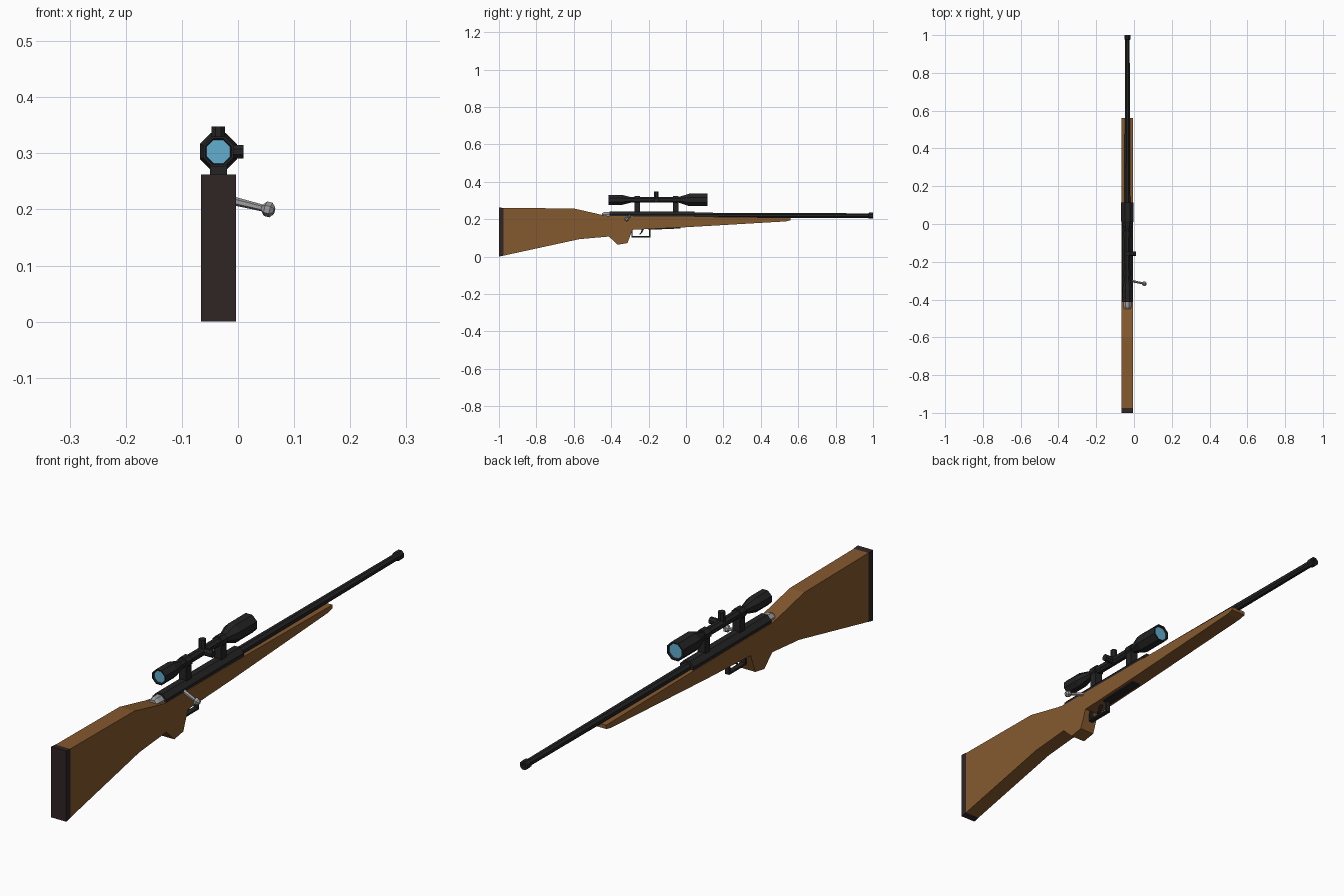
import bpy, bmesh, math
from mathutils import Vector

if "Cube" in bpy.data.objects:
    bpy.data.objects.remove(bpy.data.objects["Cube"])

CX = -0.035      # centre plane of the rifle
SCOPE_Z = 0.303  # scope axis height


def material(name, rgb, rough=0.6):
    m = bpy.data.materials.new(name)
    m.use_nodes = True
    m.diffuse_color = (*rgb, 1)
    bsdf = m.node_tree.nodes["Principled BSDF"]
    bsdf.inputs["Base Color"].default_value = (*rgb, 1)
    bsdf.inputs["Roughness"].default_value = rough
    return m


WOOD = material("walnut wood", (0.235, 0.1, 0.028))
BLACK = material("black metal", (0.017, 0.017, 0.017))
RUBBER = material("dark rubber", (0.03, 0.018, 0.018))
STEEL = material("bright steel", (0.34, 0.34, 0.35))
GLASS = material("blue glass", (0.12, 0.42, 0.62))


def finish(name, bm, *mats):
    bmesh.ops.recalc_face_normals(bm, faces=bm.faces)
    mesh = bpy.data.meshes.new(name)
    bm.to_mesh(mesh)
    bm.free()
    for m in mats:
        mesh.materials.append(m)
    ob = bpy.data.objects.new(name, mesh)
    bpy.context.collection.objects.link(ob)
    return ob


def slab(name, outline, width, mat):
    """Side outline (y, z) extruded across x."""
    bm = bmesh.new()
    face = bm.faces.new([bm.verts.new((CX - width / 2, y, z)) for y, z in outline])
    out = bmesh.ops.extrude_face_region(bm, geom=[face])
    verts = [g for g in out["geom"] if isinstance(g, bmesh.types.BMVert)]
    bmesh.ops.translate(bm, verts=verts, vec=(width, 0, 0))
    return finish(name, bm, mat)


def box(name, y0, y1, z0, z1, width, mat):
    return slab(name, [(y0, z0), (y1, z0), (y1, z1), (y0, z1)], width, mat)


def lathe(name, start, direction, rings, mat, sides=8, lens=None):
    """Rings of (distance, flat radius) along an axis; end caps may be lenses."""
    bm = bmesh.new()
    q = Vector(direction).to_track_quat('Z', 'Y')
    loops = []
    for d, r in rings:
        r /= math.cos(math.pi / sides)
        loop = []
        for i in range(sides):
            a = math.tau * (i + 0.5) / sides
            loop.append(bm.verts.new(Vector(start) + q @ Vector((r * math.cos(a), r * math.sin(a), d))))
        loops.append(loop)
    for a, b in zip(loops, loops[1:]):
        for i in range(sides):
            j = (i + 1) % sides
            bm.faces.new((a[i], a[j], b[j], b[i]))
    for loop in (loops[0], loops[-1]):
        cap = bm.faces.new(loop)
        cap.material_index = 1 if lens else 0
    return finish(name, bm, mat, *([lens] if lens else []))


# Wooden stock with pistol grip, and butt pad
slab("stock", [(-0.975, 0.26), (-0.6, 0.257), (-0.446, 0.222), (-0.41, 0.216),
               (0.04, 0.214), (0.56, 0.208), (0.56, 0.194), (0.535, 0.188),
               (-0.03, 0.155), (-0.286, 0.143), (-0.313, 0.072), (-0.366, 0.063),
               (-0.412, 0.107), (-0.57, 0.093), (-0.975, 0.005)], 0.06, WOOD)
slab("butt_pad", [(-1, 0), (-0.975, 0.005), (-0.975, 0.26), (-1, 0.262)], 0.062, RUBBER)

# Receiver, barrel and muzzle
lathe("receiver", (CX, -0.41, 0.214), (0, 1, 0), [(0, 0.028), (0.455, 0.028)], BLACK)
lathe("barrel", (CX, 0.04, 0.219), (0, 1, 0), [(0, 0.0155), (0.3, 0.0145), (0.94, 0.012)], BLACK)
lathe("muzzle", (CX, 0.975, 0.219), (0, 1, 0),
      [(0, 0.012), (0.003, 0.016), (0.025, 0.016), (0.025, 0.008), (0.01, 0.008)], BLACK)

# Bolt: rear shroud, handle and knob
lathe("bolt_shroud", (CX, -0.45, 0.216), (0, 1, 0), [(0, 0.016), (0.012, 0.021), (0.05, 0.021)], STEEL)
root, tip = Vector((-0.02, -0.3, 0.218)), Vector((0.054, -0.316, 0.2))
axis = tip - root
lathe("bolt_handle", root, axis, [(0, 0.007), (axis.length, 0.005)], STEEL, 6)
lathe("bolt_knob", tip, axis, [(-0.012, 0.005), (-0.005, 0.0115), (0.005, 0.0115), (0.011, 0.006)], STEEL, 6)

# Trigger, guard and floor plate
slab("trigger_guard", [(-0.292, 0.145), (-0.292, 0.102), (-0.19, 0.102), (-0.19, 0.152),
                       (-0.197, 0.152), (-0.197, 0.109), (-0.285, 0.109), (-0.285, 0.145)], 0.018, BLACK)
slab("trigger", [(-0.235, 0.15), (-0.242, 0.128), (-0.251, 0.12), (-0.245, 0.118),
                 (-0.235, 0.127), (-0.224, 0.15)], 0.01, BLACK)
slab("floor_plate", [(-0.2, 0.143), (-0.03, 0.15), (-0.03, 0.158), (-0.2, 0.152)], 0.036, BLACK)

# Scope body with a recessed lens at each end
lathe("scope", (CX, -0.414, SCOPE_Z), (0, 1, 0),
      [(0.006, 0.021), (0, 0.023), (0, 0.027), (0.07, 0.027), (0.12, 0.015), (0.375, 0.015),
       (0.43, 0.033), (0.529, 0.033), (0.529, 0.028), (0.523, 0.026)], BLACK, lens=GLASS)

# Scope mounts with clamping rings
for label, y in (("rear", -0.26), ("front", -0.055)):
    box(label + "_scope_mount", y - 0.015, y + 0.015, 0.235, 0.294, 0.03, BLACK)
    lathe(label + "_scope_ring", (CX, y - 0.015, SCOPE_Z), (0, 1, 0), [(0, 0.02), (0.03, 0.02)], BLACK)

# Adjustment turrets
for label, way in (("top", (0, 0, 1)), ("side", (1, 0, 0))):
    lathe(label + "_turret", (CX, -0.158, SCOPE_Z), way, [(0, 0.012), (0.045, 0.012)], BLACK)
